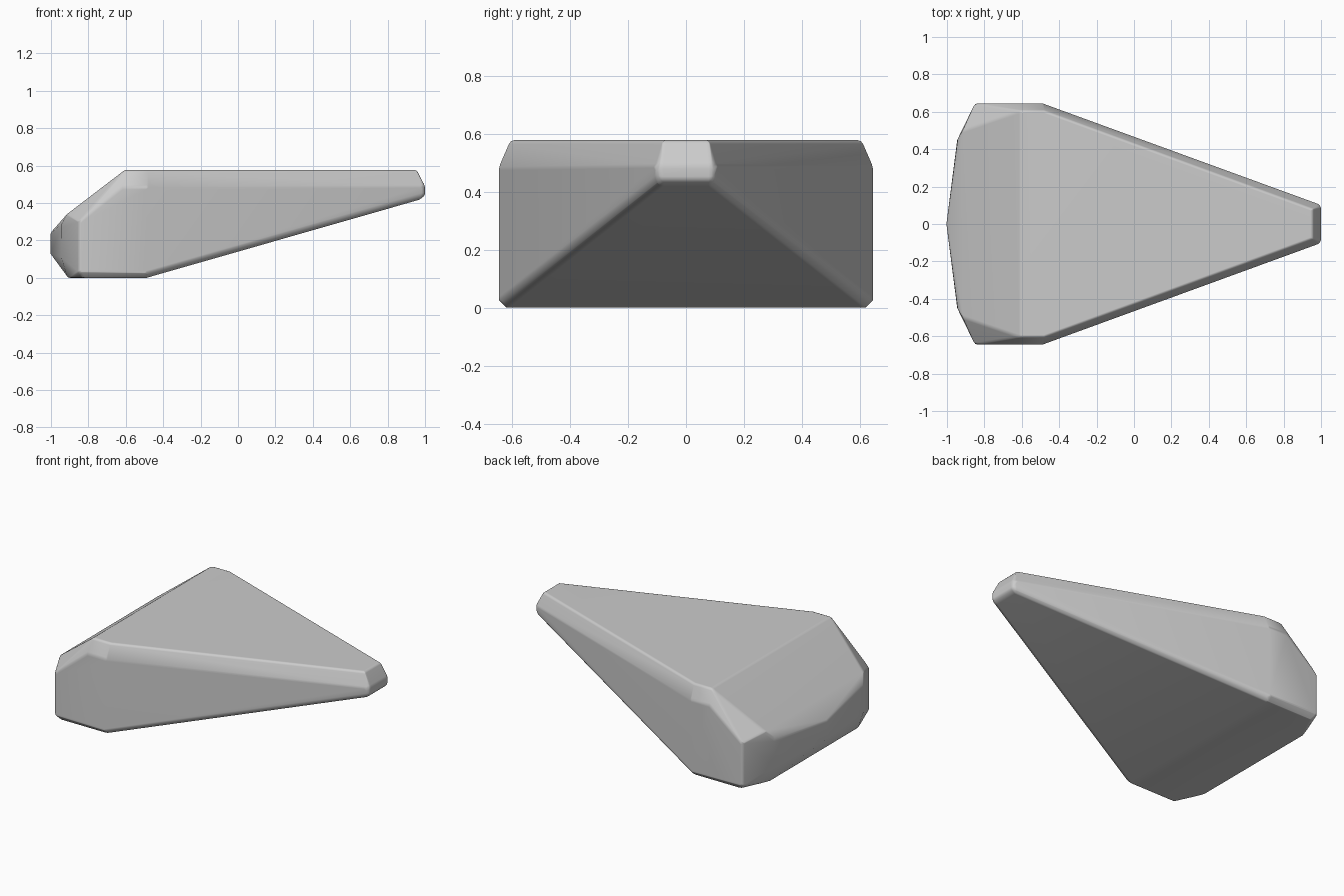
import bpy, bmesh, math
from mathutils import Vector

if "Cube" in bpy.data.objects:
    bpy.data.objects.remove(bpy.data.objects["Cube"])

# Corner points of one half of the faceted wedge (mirrored across y)
half = [
    # top face
    (-0.605, 0.605, 0.577), (-0.48, 0.605, 0.577), (0.955, 0.08, 0.577),
    # side wall, upper and lower edges
    (-0.62, 0.645, 0.485), (-0.49, 0.645, 0.485), (-0.85, 0.645, 0.30),
    (-0.85, 0.645, 0.03), (-0.49, 0.645, 0.025),
    # flat underside
    (-0.49, 0.62, 0.0), (-0.83, 0.62, 0.0), (-0.91, 0.45, 0.0),
    # blunt tip
    (0.985, 0.107, 0.485), (0.98, 0.107, 0.44), (0.97, 0.09, 0.418),
    (1.0, 0.09, 0.49), (1.0, 0.09, 0.44),
    # angled back end
    (-0.915, 0.50, 0.34), (-0.945, 0.45, 0.28), (-0.945, 0.45, 0.11),
    (-1.003, 0.0, 0.24), (-1.003, 0.0, 0.13), (-0.92, 0.0, 0.34),
]

# Wrap the points into a closed convex solid
bm = bmesh.new()
pts = {(x, s * y, z) for x, y, z in half for s in (1, -1)}
for p in sorted(pts):
    bm.verts.new(Vector(p))
res = bmesh.ops.convex_hull(bm, input=bm.verts[:])
loose = [v for v in bm.verts if not v.link_faces]
bmesh.ops.delete(bm, geom=loose, context='VERTS')
bmesh.ops.dissolve_limit(bm, angle_limit=math.radians(2),
                         verts=bm.verts[:], edges=bm.edges[:])
bmesh.ops.recalc_face_normals(bm, faces=bm.faces[:])
mesh = bpy.data.meshes.new("wedge_body")
bm.to_mesh(mesh)
bm.free()
wedge = bpy.data.objects.new("wedge_body", mesh)
bpy.context.collection.objects.link(wedge)

# Softened edges
bev = wedge.modifiers.new("soft_edges", 'BEVEL')
bev.width = 0.012
bev.segments = 2
bev.limit_method = 'ANGLE'
bev.angle_limit = math.radians(22)
wedge.modifiers.new("normals", 'WEIGHTED_NORMAL')

bpy.context.view_layer.objects.active = wedge
wedge.select_set(True)
bpy.ops.object.shade_smooth_by_angle(angle=math.radians(30))
